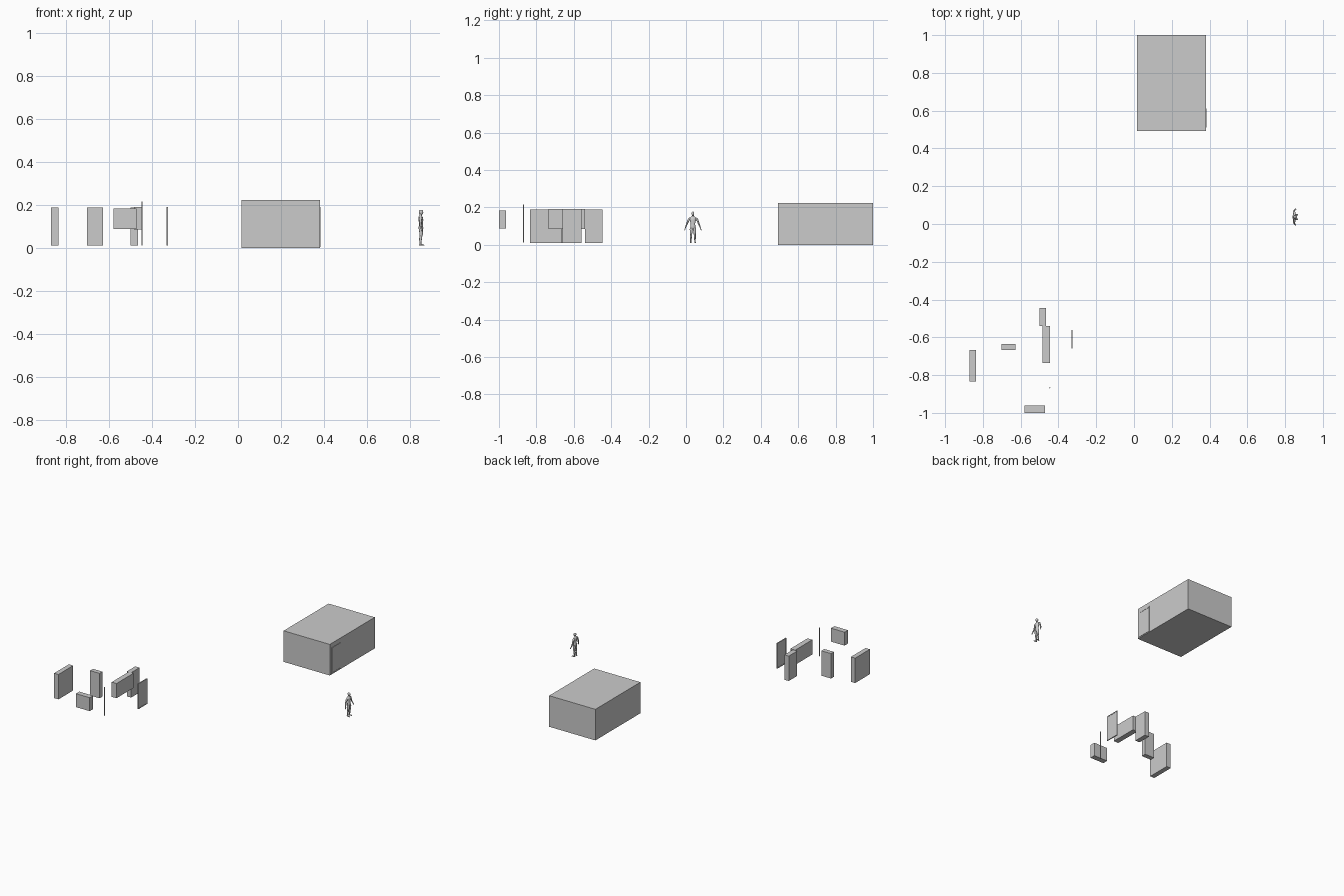
import bpy, bmesh, math
from mathutils import Vector


def finish(name, bm):
    bmesh.ops.recalc_face_normals(bm, faces=bm.faces)
    me = bpy.data.meshes.new(name)
    bm.to_mesh(me)
    bm.free()
    ob = bpy.data.objects.new(name, me)
    bpy.context.collection.objects.link(ob)
    return ob


def add_box(bm, x0, x1, y0, y1, z0, z1):
    vs = bmesh.ops.create_cube(bm, size=1)['verts']
    for v in vs:
        v.co = ((x0 + x1) / 2 + v.co.x * (x1 - x0),
                (y0 + y1) / 2 + v.co.y * (y1 - y0),
                (z0 + z1) / 2 + v.co.z * (z1 - z0))


def box(name, *b):
    bm = bmesh.new()
    add_box(bm, *b)
    return finish(name, bm)


def door(name, x0, x1, y0, y1, z0, z1, w=0.006):
    # panel recessed inside a thin surrounding frame
    bm = bmesh.new()
    t = (x1 - x0) * 0.25
    add_box(bm, x0, x1, y0, y0 + w, z0, z1)
    add_box(bm, x0, x1, y1 - w, y1, z0, z1)
    add_box(bm, x0, x1, y0 + w, y1 - w, z1 - w, z1)
    add_box(bm, x0, x1, y0 + w, y1 - w, z0, z0 + w)
    add_box(bm, x0 + t, x1 - t, y0 + w, y1 - w, z0 + w, z1 - w)
    return finish(name, bm)


# Room with its entrance
box("room", 0.016, 0.381, 0.492, 1.0, 0.0, 0.222)
door("room_door", 0.378, 0.384, 0.51, 0.611, 0.005, 0.19)

# Loose furniture
box("wide_cabinet", -0.87, -0.836, -0.833, -0.667, 0.01, 0.188)
box("narrow_cabinet", -0.702, -0.627, -0.667, -0.634, 0.01, 0.188)
box("small_wall_unit", -0.58, -0.472, -1.0, -0.962, 0.087, 0.183)
box("long_wall_unit", -0.484, -0.446, -0.735, -0.541, 0.085, 0.19)
box("tall_cabinet", -0.5, -0.466, -0.541, -0.446, 0.01, 0.188)
door("loose_door", -0.332, -0.325, -0.66, -0.56, 0.01, 0.191)

# Slender post
bm = bmesh.new()
vs = bmesh.ops.create_cone(bm, cap_ends=True, segments=10, radius1=0.003,
                           radius2=0.003, depth=0.203)['verts']
bmesh.ops.translate(bm, verts=vs, vec=(-0.446, -0.868, 0.1135))
finish("post", bm)

# Standing figure, facing +x; stations are (x, y, z, depth radius, width radius)
CX, CY, Z0 = 0.851, 0.037, 0.010


def loft(bm, stations, mirror=False, n=10):
    for side in ((1, -1) if mirror else (1,)):
        pts = [Vector(s[:3]) for s in stations]
        rings = []
        for i, s in enumerate(stations):
            d = (pts[min(i + 1, len(pts) - 1)] - pts[max(i - 1, 0)]).normalized()
            ref = Vector((1, 0, 0)) if abs(d.x) < 0.8 else Vector((0, 0, 1))
            v = d.cross(ref).normalized()
            u = v.cross(d)
            ring = []
            for k in range(n):
                a = 2 * math.pi * k / n
                p = pts[i] + u * s[3] * math.cos(a) + v * s[4] * math.sin(a)
                ring.append(bm.verts.new((CX + p.x, CY + side * p.y, Z0 + p.z)))
            rings.append(ring)
        for a, b in zip(rings, rings[1:]):
            for k in range(n):
                bm.faces.new((a[k], a[(k + 1) % n], b[(k + 1) % n], b[k]))
        bm.faces.new(rings[0])
        bm.faces.new(rings[-1])


bm = bmesh.new()
# torso and neck
loft(bm, [(0, 0, .072, .006, .008), (0, 0, .080, .011, .0155),
          (0, 0, .092, .010, .0135), (0, 0, .104, .009, .0125),
          (0, 0, .118, .011, .0165), (-.001, 0, .128, .011, .019),
          (-.002, 0, .135, .009, .018), (-.002, 0, .140, .006, .010),
          (-.001, 0, .144, .005, .005), (0, 0, .150, .0045, .0045)])
# head
loft(bm, [(.003, 0, .144, .003, .003), (.002, 0, .148, .008, .0055),
          (.001, 0, .154, .010, .007), (0, 0, .160, .0105, .0075),
          (0, 0, .164, .008, .006), (0, 0, .1665, .003, .0025)])
# legs
loft(bm, [(0, .009, .082, .009, .008), (.001, .009, .070, .0095, .0085),
          (.001, .0095, .056, .008, .007), (0, .010, .044, .006, .0055),
          (-.002, .0105, .032, .0065, .0058), (-.003, .011, .016, .0045, .004),
          (-.003, .011, .003, .0045, .004)], True)
# feet
loft(bm, [(-.008, .011, .003, .003, .003), (0, .0115, .004, .004, .0045),
          (.010, .012, .003, .003, .005), (.016, .0125, .002, .002, .004)], True)
# arms
loft(bm, [(-.002, .014, .133, .006, .005), (-.002, .021, .127, .007, .0065),
          (-.003, .027, .114, .0055, .005), (-.003, .032, .101, .0045, .0042),
          (-.001, .036, .092, .0045, .004), (.002, .040, .081, .003, .0025),
          (.004, .042, .076, .0045, .0025), (.005, .0445, .067, .0025, .0015)], True)
fig = finish("standing_figure", bm)
bpy.ops.object.select_all(action='DESELECT')
fig.select_set(True)
bpy.context.view_layer.objects.active = fig
bpy.ops.object.shade_smooth_by_angle(angle=math.radians(50))
